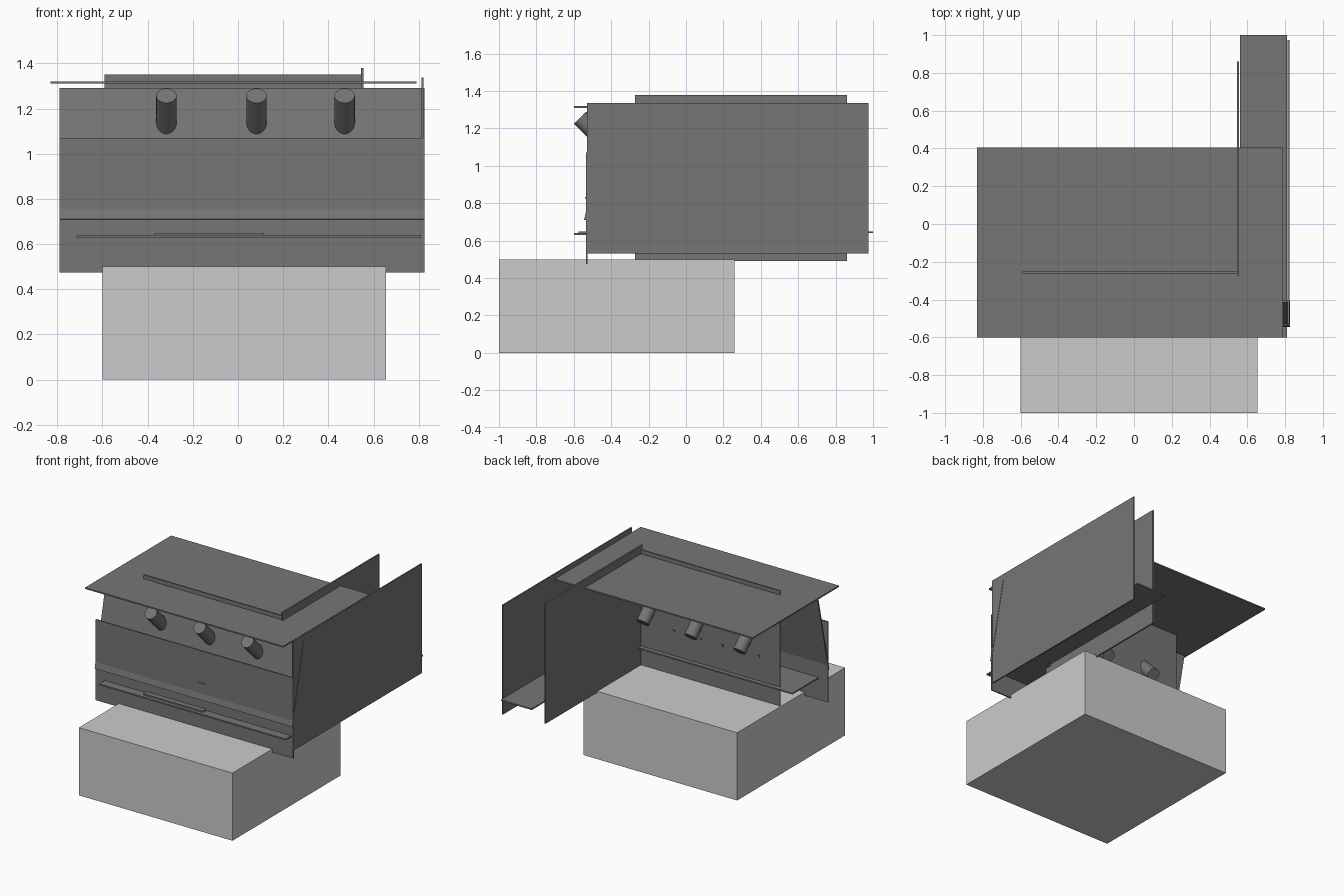
import bpy
import bmesh
import math
from mathutils import Matrix, Vector

old = bpy.data.objects.get("Cube")
if old:
    bpy.data.objects.remove(old, do_unlink=True)


def make_material(name, value):
    mat = bpy.data.materials.new(name)
    mat.use_nodes = True
    colour = (value, value, value, 1)
    mat.diffuse_color = colour
    mat.node_tree.nodes["Principled BSDF"].inputs["Base Color"].default_value = colour
    return mat


dark_grey = make_material("dark grey", 0.18)
light_grey = make_material("light grey", 0.6)


def add_object(name, bm, mat):
    mesh = bpy.data.meshes.new(name)
    bm.to_mesh(mesh)
    bm.free()
    mesh.materials.append(mat)
    obj = bpy.data.objects.new(name, mesh)
    bpy.context.collection.objects.link(obj)
    return obj


def box(name, x, y, z, mat=dark_grey):
    """Box given by its (min, max) range on each axis."""
    size = [r[1] - r[0] for r in (x, y, z)]
    centre = [(r[0] + r[1]) / 2 for r in (x, y, z)]
    bm = bmesh.new()
    bmesh.ops.create_cube(bm, size=1, matrix=Matrix.Translation(centre) @ Matrix.Diagonal((*size, 1)))
    return add_object(name, bm, mat)


# Light base block
box("base_block", (-0.60, 0.655), (-1.0, 0.26), (0, 0.5), light_grey)

# Top and upright panels
box("top_panel", (-0.83, 0.79), (-0.6, 0.405), (1.31, 1.32))
box("front_panel", (-0.79, 0.825), (-0.535, -0.526), (0.475, 1.07))
box("outer_side_panel", (0.812, 0.822), (-0.53, 0.975), (0.53, 1.337))
box("inner_side_panel", (0.544, 0.555), (-0.272, 0.86), (0.49, 1.38))
box("inner_wall", (-0.59, 0.545), (-0.262, -0.252), (0.485, 1.35))

# Leaning panel whose lower edge pokes out through the front
lean = box("leaning_panel", (-0.79, 0.825), (-0.005, 0.005), (-0.297, 0.297))
lean.location = (0, -0.475, 1.0)
lean.rotation_euler.x = -math.atan2(0.13, 0.58)

# Shelves and front ledges
box("long_shelf", (-0.715, 0.81), (-0.6, -0.22), (0.63, 0.64))
box("ledge", (-0.37, 0.115), (-0.575, -0.4), (0.64, 0.65))
box("side_shelf", (0.56, 0.81), (-0.5, 1.0), (0.64, 0.65))
box("small_handle", (0.05, 0.107), (-0.54, -0.52), (0.825, 0.833))

# Small pins on the back of the inner wall
for i, x in enumerate((-0.42, -0.12, 0.056, 0.275)):
    box(f"pin_{i + 1}", (x - 0.008, x + 0.008), (-0.262, -0.245), (0.815, 0.83))

# Round rods slanting back and down through the panels
axis = Vector((0, -1, 1)).normalized()
length = 0.56
for i, x in enumerate((-0.317, 0.082, 0.472)):
    centre = Vector((x, -0.566, 1.257)) - axis * length / 2
    turn = axis.to_track_quat("Z", "Y").to_matrix().to_4x4()
    bm = bmesh.new()
    bmesh.ops.create_cone(bm, cap_ends=True, segments=32, radius1=0.045, radius2=0.045,
                          depth=length, matrix=Matrix.Translation(centre) @ turn)
    rod = add_object(f"rod_{i + 1}", bm, dark_grey)
    bpy.ops.object.select_all(action="DESELECT")
    rod.select_set(True)
    bpy.context.view_layer.objects.active = rod
    bpy.ops.object.shade_smooth_by_angle(angle=math.radians(40))
